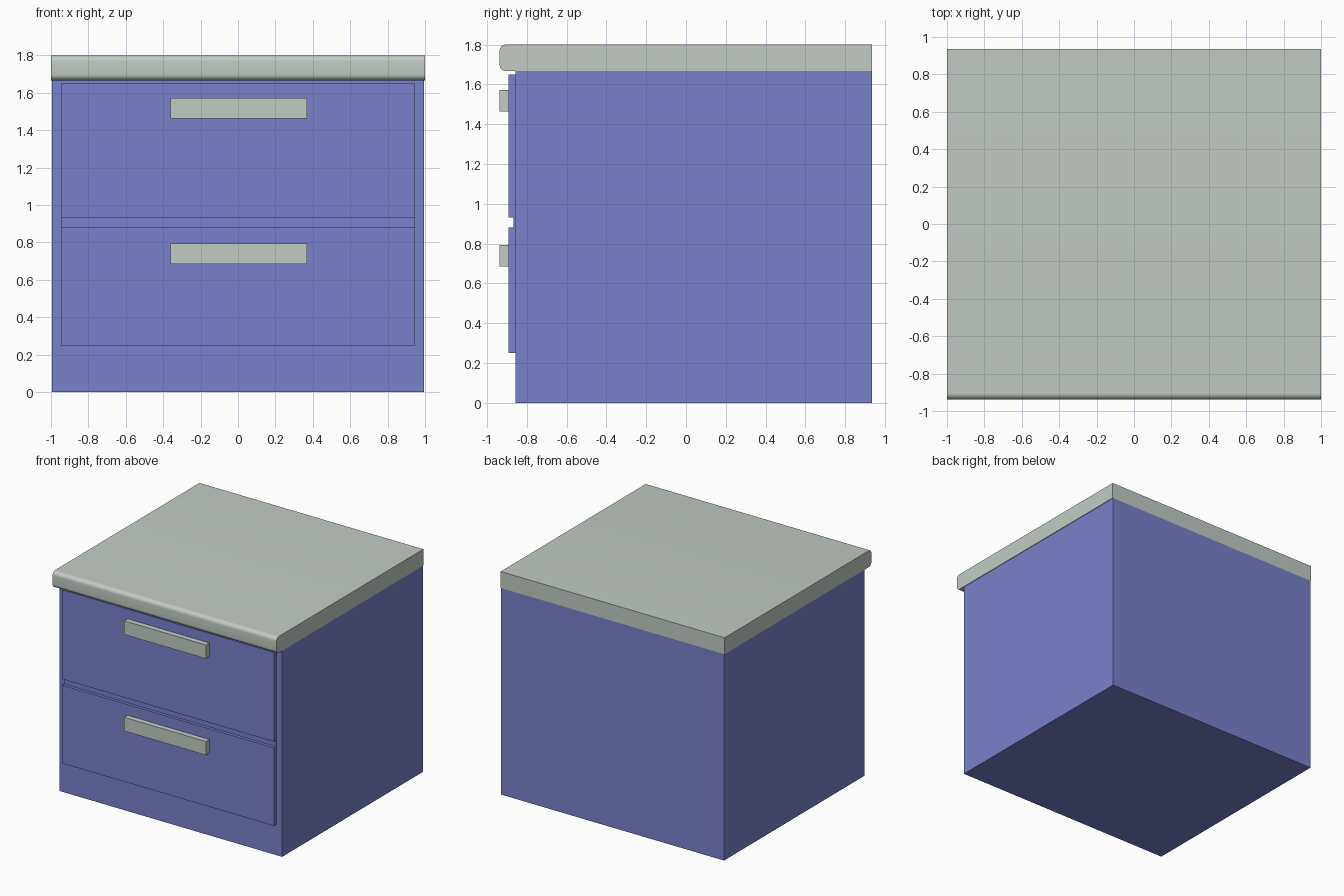
import bpy, bmesh
from math import sin, cos, pi, radians

if "Cube" in bpy.data.objects:
    bpy.data.objects.remove(bpy.data.objects["Cube"])


def material(name, colour):
    m = bpy.data.materials.new(name)
    m.diffuse_color = (*colour, 1)
    m.use_nodes = True
    m.node_tree.nodes["Principled BSDF"].inputs["Base Color"].default_value = m.diffuse_color
    return m


BLUE = material("blue_paint", (0.19, 0.22, 0.60))
STONE = material("pale_stone", (0.54, 0.60, 0.55))


def extrude_profile(name, points, half_width, mat, x=0.0):
    """Sweep a closed (y, z) outline along x."""
    bm = bmesh.new()
    face = bm.faces.new([bm.verts.new((x - half_width, y, z)) for y, z in points])
    new = bmesh.ops.extrude_face_region(bm, geom=[face])["geom"]
    bmesh.ops.translate(bm, vec=(2 * half_width, 0, 0),
                        verts=[v for v in new if isinstance(v, bmesh.types.BMVert)])
    bmesh.ops.recalc_face_normals(bm, faces=bm.faces)
    mesh = bpy.data.meshes.new(name)
    bm.to_mesh(mesh)
    bm.free()
    mesh.materials.append(mat)
    ob = bpy.data.objects.new(name, mesh)
    bpy.context.collection.objects.link(ob)
    return ob


def box(name, half_width, y0, y1, z0, z1, mat, x=0.0):
    return extrude_profile(name, [(y0, z0), (y1, z0), (y1, z1), (y0, z1)],
                           half_width, mat, x)


BACK, BODY_FRONT, DRAWER_FRONT = 0.936, -0.858, -0.893
TOP_Z0, TOP_Z1 = 1.667, 1.80

# Cabinet body
box("cabinet_body", 0.995, BODY_FRONT, BACK, 0, TOP_Z0, BLUE)

# Drawer fronts with bar handles
for label, z0, z1, h0 in (("lower", 0.25, 0.88, 0.684), ("upper", 0.93, 1.65, 1.463)):
    box(label + "_drawer_front", 0.946, DRAWER_FRONT, BODY_FRONT, z0, z1, BLUE)
    box(label + "_drawer_handle", 0.365, -0.937, DRAWER_FRONT, h0, h0 + 0.11,
        STONE, x=0.004)

# Recessed strip between the drawers
box("drawer_gap_strip", 0.946, -0.868, BODY_FRONT, 0.88, 0.93, BLUE)

# Worktop with rounded front edges
R, STEPS = 0.032, 8
outline = [(BACK, TOP_Z0), (BACK, TOP_Z1)]
for cz, start in ((TOP_Z1 - R, pi / 2), (TOP_Z0 + R, pi)):
    for i in range(STEPS + 1):
        a = start + i / STEPS * pi / 2
        outline.append((-0.937 + R + R * cos(a), cz + R * sin(a)))
worktop = extrude_profile("worktop", outline, 1.0, STONE)
bpy.context.view_layer.objects.active = worktop
worktop.select_set(True)
bpy.ops.object.shade_smooth_by_angle(angle=radians(35))
